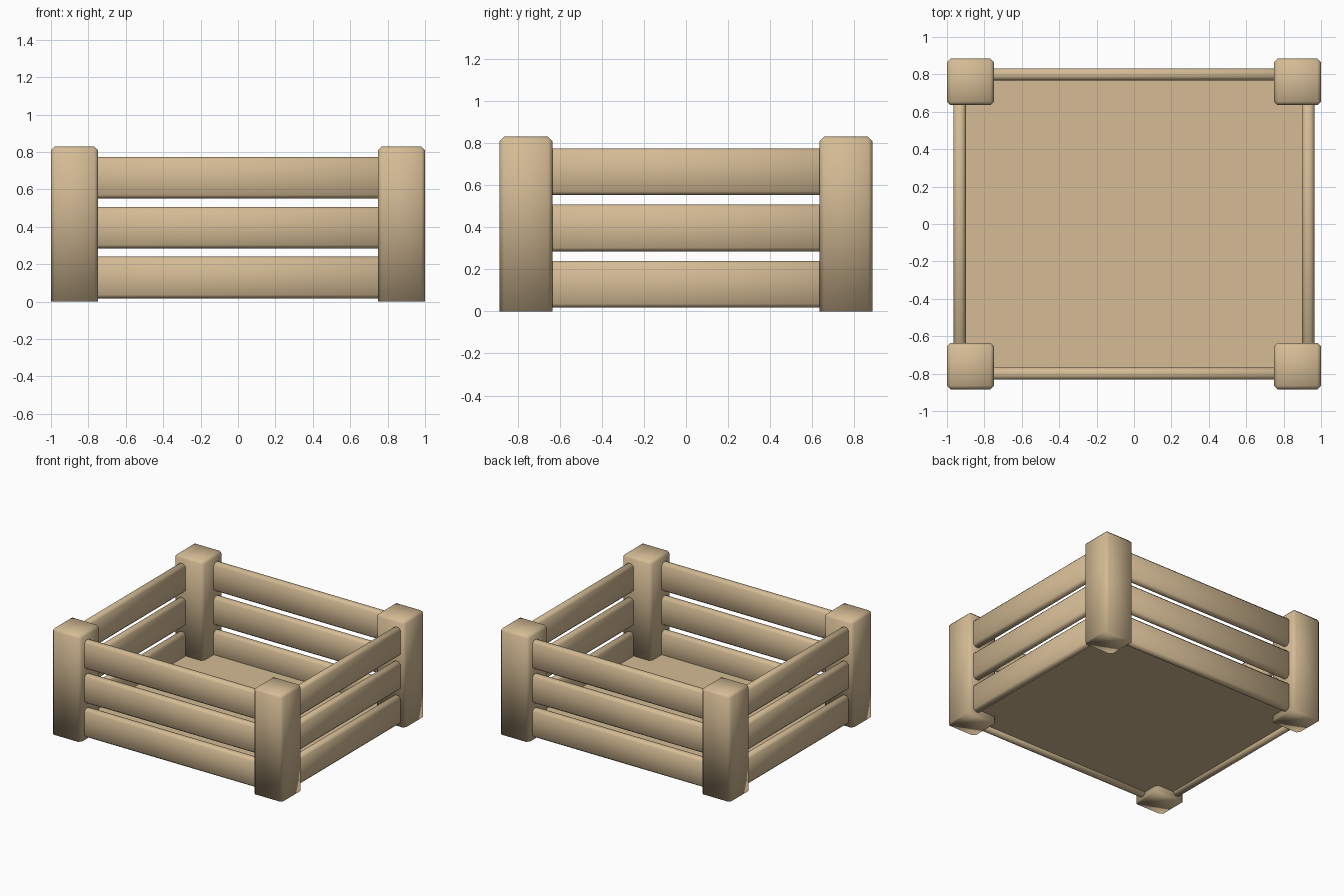
import bpy, bmesh

if "Cube" in bpy.data.objects:
    bpy.data.objects.remove(bpy.data.objects["Cube"])

wood = bpy.data.materials.new("tan_wood")
wood.diffuse_color = (0.66, 0.50, 0.30, 1)
wood.use_nodes = True
wood.node_tree.nodes["Principled BSDF"].inputs["Base Color"].default_value = wood.diffuse_color


def box(name, center, size, bevel=0.0, keep_bottom=False, smooth=True):
    """Box with chamfered edges; keep_bottom leaves the base edges sharp."""
    bm = bmesh.new()
    bmesh.ops.create_cube(bm, size=1)
    bmesh.ops.scale(bm, vec=size, verts=bm.verts)
    if bevel:
        edges = [e for e in bm.edges
                 if not (keep_bottom and all(v.co.z < 0 for v in e.verts))]
        bmesh.ops.bevel(bm, geom=edges, offset=bevel, segments=1,
                        profile=0.5, affect='EDGES')
    for f in bm.faces:
        f.smooth = smooth
    me = bpy.data.meshes.new(name)
    bm.to_mesh(me)
    bm.free()
    me.materials.append(wood)
    ob = bpy.data.objects.new(name, me)
    ob.location = center
    bpy.context.collection.objects.link(ob)
    return ob


# Corner posts
for sx, nx in ((-1, "left"), (1, "right")):
    for sy, ny in ((-1, "front"), (1, "back")):
        box(f"{ny}_{nx}_post", (sx * 0.874, sy * 0.76, 0.415),
            (0.252, 0.25, 0.83), 0.02, keep_bottom=True)

# Three slats on each side, ends set into the posts
for i in range(3):
    z = 0.129 + 0.267 * i
    for s, n in ((-1, "front"), (1, "back")):
        box(f"{n}_slat_{i + 1}", (0, s * 0.8, z), (1.54, 0.065, 0.222), 0.018)
    for s, n in ((-1, "left"), (1, "right")):
        box(f"{n}_slat_{i + 1}", (s * 0.932, 0, z), (0.065, 1.32, 0.222), 0.018)

# Floor panel
box("floor", (0, 0, 0.05), (1.84, 1.58, 0.015), smooth=False)
